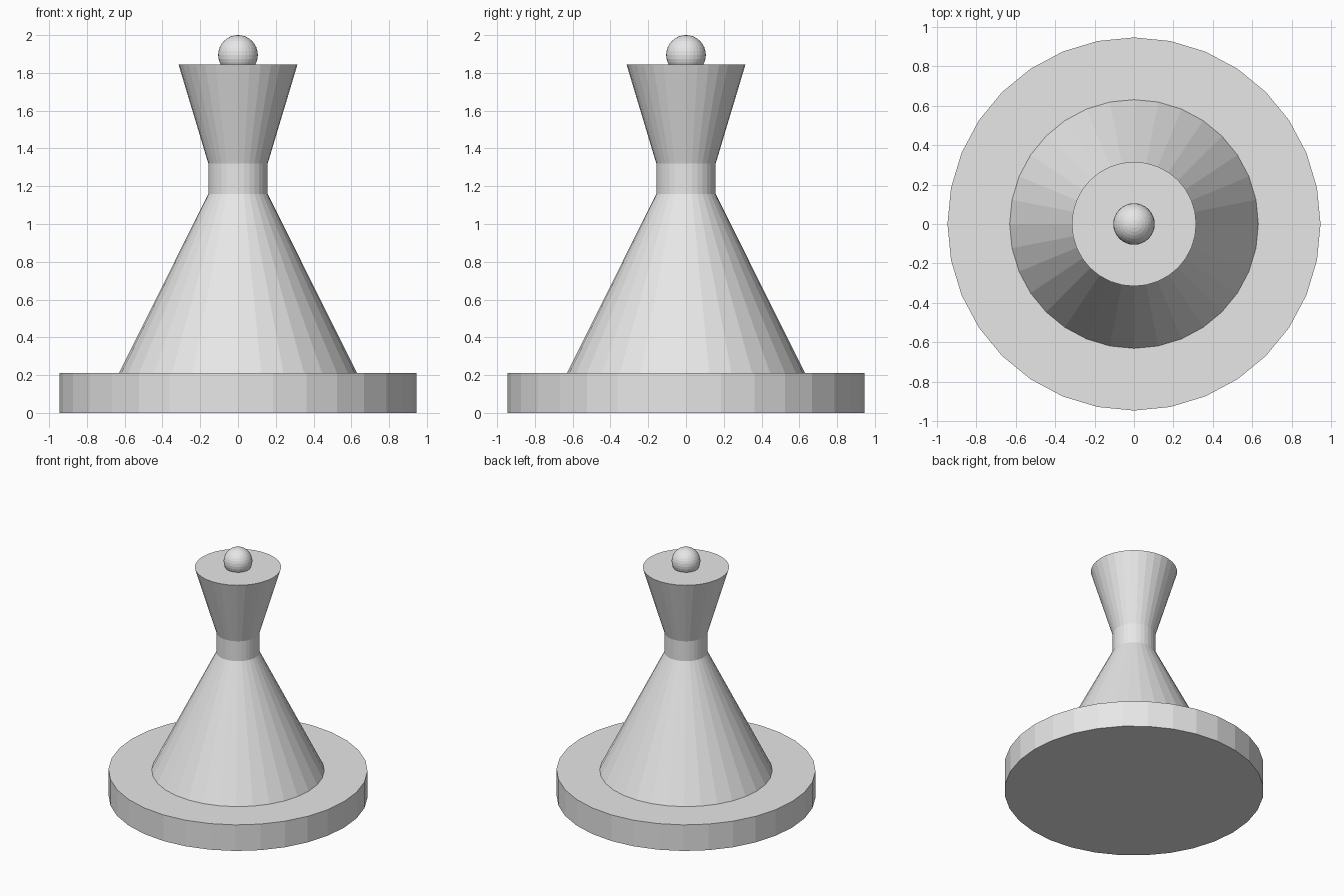
import bpy

cube = bpy.data.objects.get("Cube")
if cube:
    bpy.data.objects.remove(cube, do_unlink=True)

# Single plain colour
grey = bpy.data.materials.new("light_grey")
grey.use_nodes = True
colour = (0.8, 0.8, 0.8, 1)
grey.diffuse_color = colour
for node in grey.node_tree.nodes:
    if node.type == 'BSDF_PRINCIPLED':
        node.inputs["Base Color"].default_value = colour


def finish(name):
    obj = bpy.context.object
    obj.name = name
    obj.data.materials.append(grey)


def turned_part(name, bottom_radius, top_radius, bottom, top):
    """A flat-sided round section standing between two heights."""
    bpy.ops.mesh.primitive_cone_add(
        vertices=32, radius1=bottom_radius, radius2=top_radius,
        depth=top - bottom, location=(0, 0, (bottom + top) / 2))
    finish(name)


# Stacked sections from the ground up
turned_part("base_disc", 0.945, 0.945, 0, 0.21)
turned_part("body_cone", 0.63, 0.157, 0.21, 1.16)
turned_part("neck", 0.157, 0.157, 1.16, 1.32)
turned_part("flared_head", 0.157, 0.315, 1.32, 1.845)

# Ball sunk slightly into the head
bpy.ops.mesh.primitive_uv_sphere_add(
    segments=32, ring_count=16, radius=0.105, location=(0, 0, 1.895))
finish("top_ball")
